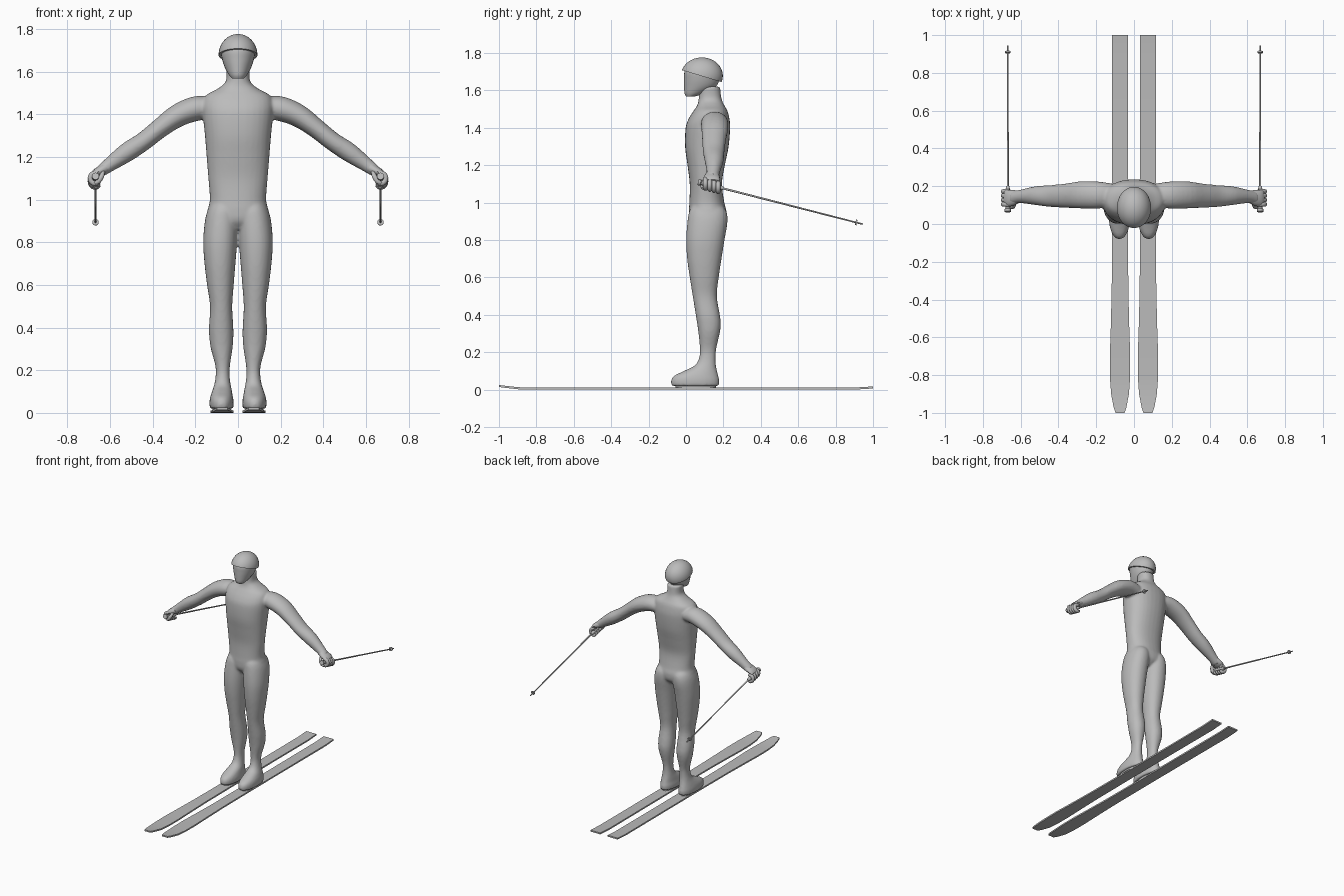
import bpy, bmesh, math
from mathutils import Vector

if "Cube" in bpy.data.objects:
    bpy.data.objects.remove(bpy.data.objects["Cube"])

grey = bpy.data.materials.new("plain_grey")
grey.diffuse_color = (0.5, 0.5, 0.5, 1)
grey.use_nodes = True
grey.node_tree.nodes["Principled BSDF"].inputs["Base Color"].default_value = grey.diffuse_color


def smooth_rows(rows, steps):
    """Catmull-Rom interpolation between rows of numbers."""
    out = []
    for i in range(len(rows) - 1):
        p0, p1 = rows[max(i - 1, 0)], rows[i]
        p2, p3 = rows[i + 1], rows[min(i + 2, len(rows) - 1)]
        for k in range(steps):
            t = k / steps
            out.append([0.5 * (2 * b + (c - a) * t + (2 * a - 5 * b + 4 * c - d) * t * t
                               + (3 * b - a - 3 * c + d) * t ** 3)
                        for a, b, c, d in zip(p0, p1, p2, p3)])
    return out + [list(rows[-1])]


def skin(bm, rings):
    """Bridge rings of points and cap both ends."""
    vs = [[bm.verts.new(p) for p in r] for r in rings]
    n = len(vs[0])
    for a, b in zip(vs, vs[1:]):
        for i in range(n):
            bm.faces.new((a[i], a[(i + 1) % n], b[(i + 1) % n], b[i]))
    bm.faces.new(vs[0])
    bm.faces.new(vs[-1])


def stack(bm, rows, s=1, n=32, power=2.0, steps=4):
    """Horizontal oval rings from rows of (z, x0, x1, y0, y1)."""
    rings = []
    for z, x0, x1, y0, y1 in smooth_rows(rows, steps):
        ring = []
        for i in range(n):
            c, d = math.cos(2 * math.pi * i / n), math.sin(2 * math.pi * i / n)
            c = math.copysign(abs(c) ** (2 / power), c)
            d = math.copysign(abs(d) ** (2 / power), d)
            ring.append((s * ((x0 + x1) / 2 + c * (x1 - x0) / 2),
                         (y0 + y1) / 2 + d * (y1 - y0) / 2, z))
        rings.append(ring)
    skin(bm, rings)


def tube(bm, rows, side, s=1, n=20, steps=4):
    """Tube along rows of (x, y, z, radius along side, other radius)."""
    rows = smooth_rows(rows, steps)
    u, rings = Vector(side), []
    for i, r in enumerate(rows):
        a, b = rows[max(i - 1, 0)], rows[min(i + 1, len(rows) - 1)]
        v = (Vector(b[:3]) - Vector(a[:3])).normalized().cross(u)
        ring = []
        for k in range(n):
            t = 2 * math.pi * k / n
            p = Vector(r[:3]) + u * r[3] * math.cos(t) + v * r[4] * math.sin(t)
            ring.append((s * p.x, p.y, p.z))
        rings.append(ring)
    skin(bm, rings)


def finish(bm, name, mirror=False, smooth=True):
    bmesh.ops.recalc_face_normals(bm, faces=bm.faces)
    me = bpy.data.meshes.new(name)
    bm.to_mesh(me)
    bm.free()
    me.materials.append(grey)
    ob = bpy.data.objects.new(name, me)
    bpy.context.collection.objects.link(ob)
    if smooth:
        for o in bpy.context.selected_objects:
            o.select_set(False)
        ob.select_set(True)
        bpy.context.view_layer.objects.active = ob
        bpy.ops.object.shade_smooth_by_angle(angle=math.radians(40))
    if mirror:
        ob.modifiers.new("mirror", 'MIRROR').use_mirror_merge = False
    return ob


# Body: torso, neck, legs with boots, and arms, fused into one skin
bm = bmesh.new()
torso = [(0.86, .07, .05, .17), (0.90, .145, .02, .21), (0.95, .143, .015, .217),
         (1.00, .132, .018, .205), (1.10, .139, .02, .192), (1.20, .147, .008, .208),
         (1.30, .155, -.005, .228), (1.40, .165, -.002, .236), (1.45, .165, .015, .232),
         (1.49, .148, .04, .222), (1.52, .095, .06, .205), (1.555, .057, .068, .19),
         (1.62, .055, .07, .182)]
stack(bm, [(z, -w, w, a, b) for z, w, a, b in torso], power=2.25)
leg = [(.02, .022, .132, -.078, .176), (.05, .02, .134, -.08, .178), (.075, .024, .13, -.062, .172),
       (.10, .028, .122, -.01, .166), (.13, .034, .112, .048, .16), (.17, .039, .105, .07, .158),
       (.22, .038, .106, .074, .162), (.30, .026, .127, .067, .18), (.35, .022, .134, .06, .186),
       (.40, .022, .136, .052, .181), (.50, .027, .131, .036, .165), (.60, .02, .145, .02, .175),
       (.70, .012, .157, .006, .19), (.80, .004, .163, .001, .206), (.90, -.002, .155, .008, .222),
       (.96, .0, .138, .02, .213), (1.0, .02, .11, .05, .17)]
arm = [(.12, .155, 1.425, .06, .05), (.19, .153, 1.428, .072, .058), (.28, .154, 1.395, .072, .054),
       (.365, .150, 1.335, .064, .046), (.44, .148, 1.275, .058, .044),
       (.52, .150, 1.222, .05, .045), (.60, .146, 1.165, .036, .034), (.645, .138, 1.132, .036, .028)]
for s in (1, -1):
    stack(bm, leg, s, power=2.15)
    tube(bm, arm, (0, 1, 0), s)
body = finish(bm, "body", smooth=False)
rm = body.modifiers.new("fuse", 'REMESH')
rm.mode, rm.voxel_size, rm.use_smooth_shade = 'VOXEL', 0.008, True
sm = body.modifiers.new("soften", 'SMOOTH')
sm.factor, sm.iterations = 0.5, 4

# Head
bm = bmesh.new()
head = [(1.568, .028, .0, .05), (1.585, .043, -.008, .10), (1.62, .062, -.01, .16),
        (1.66, .075, -.01, .178), (1.70, .08, -.008, .18), (1.74, .068, .01, .16)]
stack(bm, [(z, -w, w, a, b) for z, w, a, b in head])
finish(bm, "head")

# Helmet: dome cut along a rim that drops toward the back
bm = bmesh.new()
bmesh.ops.create_uvsphere(bm, u_segments=32, v_segments=24, radius=1)
for v in bm.verts:
    v.co = Vector((v.co.x * .091, .085 + v.co.y * .112, 1.678 + v.co.z * .098))
cut = bmesh.ops.bisect_plane(bm, geom=bm.verts[:] + bm.edges[:] + bm.faces[:],
                             plane_co=(0, .085, 1.676), plane_no=(0, .3, 1), clear_inner=True)
rim = [e for e in cut["geom_cut"] if isinstance(e, bmesh.types.BMEdge)]
bmesh.ops.edgeloop_fill(bm, edges=rim)
finish(bm, "helmet")

# Ski poles: grip, shaft, basket, running back and slightly down
PX = .668


def on_pole(y):
    return (PX, y, 1.110 - .256 * (y - .065))


bm = bmesh.new()
for rows in ([(.065, .017), (.078, .017), (.082, .012), (.185, .012), (.2, .008)],
             [(.19, .0055), (.945, .004)],
             [(.906, .015), (.914, .015)]):
    tube(bm, [(*on_pole(y), r, r) for y, r in rows], (1, 0, 0), n=12, steps=1)
finish(bm, "ski_pole", mirror=True)

# Hands: palm, four fingers curled round the grip, thumb
bm = bmesh.new()
tube(bm, [(.615, .142, 1.152, .034, .026), (.64, .138, 1.138, .042, .024),
          (.668, .137, 1.125, .044, .018), (.685, .137, 1.115, .038, .010)], (0, 1, 0), n=16)
for y in (.104, .127, .150, .172):
    x, _, z = on_pole(y)
    arc = []
    for k in range(7):
        t = math.radians(110 - 42 * k)
        r = .0125 if k < 6 else .007
        arc.append((x + .025 * math.cos(t), y, z + .025 * math.sin(t), r, r))
    tube(bm, arc, (0, 1, 0), n=10, steps=2)
tube(bm, [(.632, .115, 1.135, .014, .014), (.638, .095, 1.112, .013, .013),
          (.655, .09, 1.085, .012, .012), (.672, .09, 1.076, .007, .007)],
     (0, 1, 0), n=10, steps=3)
finish(bm, "hand", mirror=True)

# Skis: shaped planks with raised tips and tails
bm = bmesh.new()
ski = [(-1.0, .024, .014), (-.97, .034, .010), (-.9, .047, .002), (-.82, .053, 0), (-.7, .054, 0),
       (-.55, .049, 0), (-.35, .044, 0), (0, .042, 0), (.4, .042, 0), (.9, .043, 0), (1, .042, .006)]
skin(bm, [[(.074 - w, y, z), (.074 + w, y, z), (.074 + w, y, z + .011), (.074 - w, y, z + .011)]
          for y, w, z in ski])
finish(bm, "ski", mirror=True)

# Binding plates between boots and skis
bm = bmesh.new()
stack(bm, [(.008, .035, .12, -.055, .16), (.024, .035, .12, -.055, .16)], steps=1)
finish(bm, "binding_plate", mirror=True)
